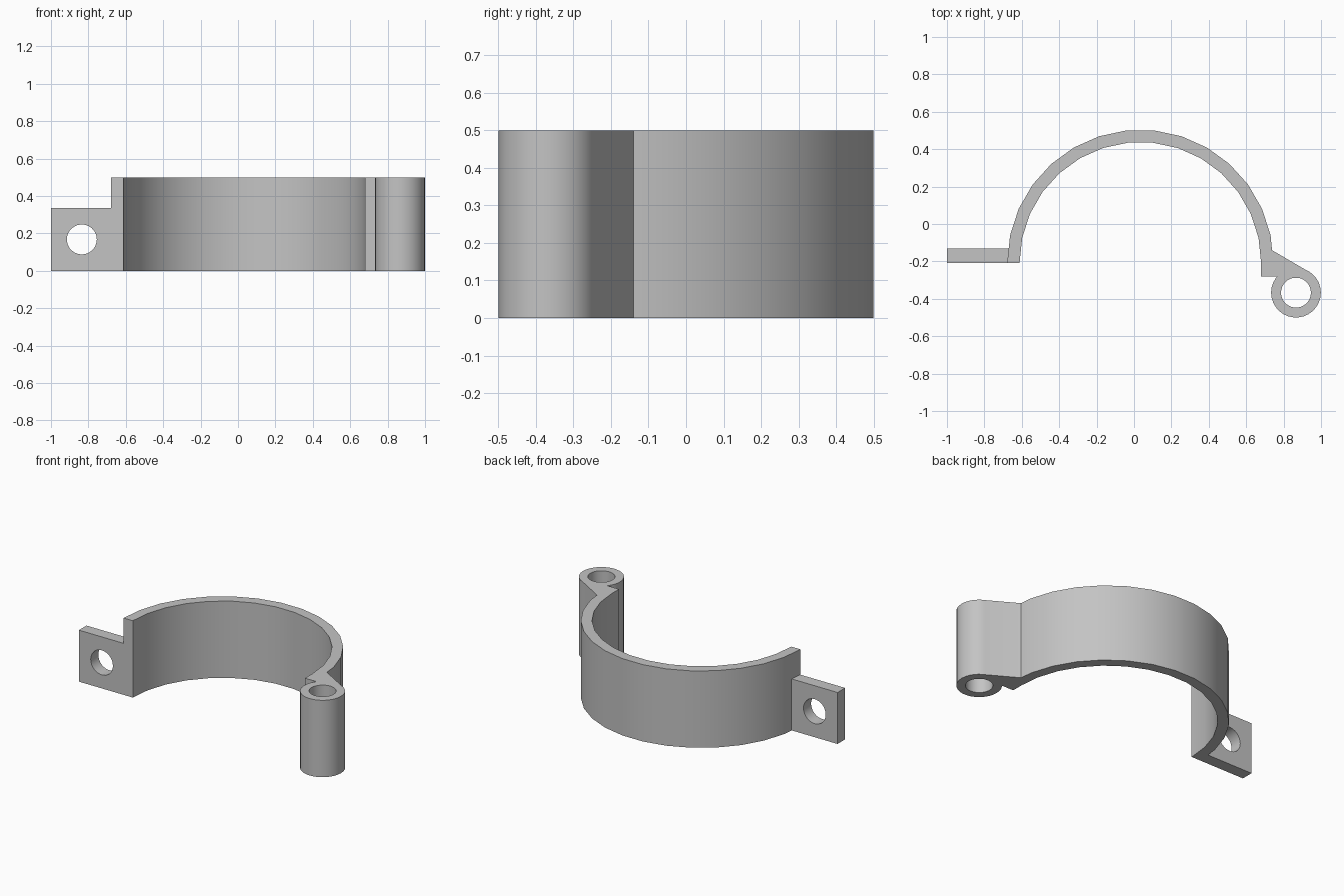
import bpy, bmesh
from math import sin, cos, pi
from mathutils import Vector, Matrix

if "Cube" in bpy.data.objects:
    bpy.data.objects.remove(bpy.data.objects["Cube"], do_unlink=True)

grey = bpy.data.materials.new("plain_grey")
grey.use_nodes = True
grey.diffuse_color = (0.55, 0.55, 0.55, 1)
grey.node_tree.nodes["Principled BSDF"].inputs["Base Color"].default_value = grey.diffuse_color

HEIGHT = 0.5
SIDES = 30
BAND = Vector((0.034, -0.208))     # centre of the half ring
BARREL = Vector((0.866, -0.367))   # centre of the hinge barrel


def arc(centre, radius, start, end):
    """Points every 1/SIDES turn from step start to step end."""
    step = 1 if end > start else -1
    return [(centre[0] + radius * cos(2 * pi * i / SIDES),
             centre[1] + radius * sin(2 * pi * i / SIDES))
            for i in range(start, end + step, step)]


def prism(name, outline, bottom, top, matrix=None):
    """Extrude a flat outline upward into a closed solid."""
    bm = bmesh.new()
    face = bm.faces.new([bm.verts.new((x, y, bottom)) for x, y in outline])
    out = bmesh.ops.extrude_face_region(bm, geom=[face], use_keep_orig=True)
    moved = [v for v in out["geom"] if isinstance(v, bmesh.types.BMVert)]
    bmesh.ops.translate(bm, verts=moved, vec=(0, 0, top - bottom))
    if matrix:
        bm.transform(matrix)
    bmesh.ops.recalc_face_normals(bm, faces=bm.faces)
    mesh = bpy.data.meshes.new(name)
    bm.to_mesh(mesh)
    bm.free()
    mesh.materials.append(grey)
    obj = bpy.data.objects.new(name, mesh)
    bpy.context.collection.objects.link(obj)
    return obj


def combine(target, other, operation):
    """Apply a boolean with another solid, then drop that solid."""
    mod = target.modifiers.new(operation, "BOOLEAN")
    mod.operation = operation
    mod.solver = "EXACT"
    mod.object = other
    bpy.context.view_layer.objects.active = target
    bpy.ops.object.modifier_apply(modifier=mod.name)
    bpy.data.objects.remove(other, do_unlink=True)


# Half ring whose right end runs on into the hinge arm
half = SIDES // 2
outline = arc(BAND, 0.712, 1, half) + arc(BAND, 0.646, half, 0)
outline += [(0.68, -0.282), (0.80, -0.282), (0.87, -0.29), (0.926, -0.25), (0.738, -0.14)]
clamp = prism("clamp_half", outline, 0, HEIGHT)

# Hinge barrel and its pin hole
combine(clamp, prism("hinge_barrel", arc(BARREL, 0.133, 0, SIDES - 1), 0, HEIGHT), "UNION")
combine(clamp, prism("pin_hole", arc(BARREL, 0.08, 0, SIDES - 1), -0.1, HEIGHT + 0.1), "DIFFERENCE")

# Bolt tab on the other end, with a hole through its thickness
tab = [(-1, -0.208), (-0.645, -0.208), (-0.645, -0.13), (-1, -0.13)]
combine(clamp, prism("bolt_tab", tab, 0, 0.335), "UNION")
hole = prism("bolt_hole", arc((-0.835, 0.168), 0.08, 0, SIDES - 1), 0, 0.4,
             Matrix.Rotation(pi / 2, 4, "X"))
combine(clamp, hole, "DIFFERENCE")

# Smooth the curved walls, keep corners sharp
bpy.ops.object.select_all(action="DESELECT")
clamp.select_set(True)
bpy.context.view_layer.objects.active = clamp
bpy.ops.object.shade_smooth_by_angle()
